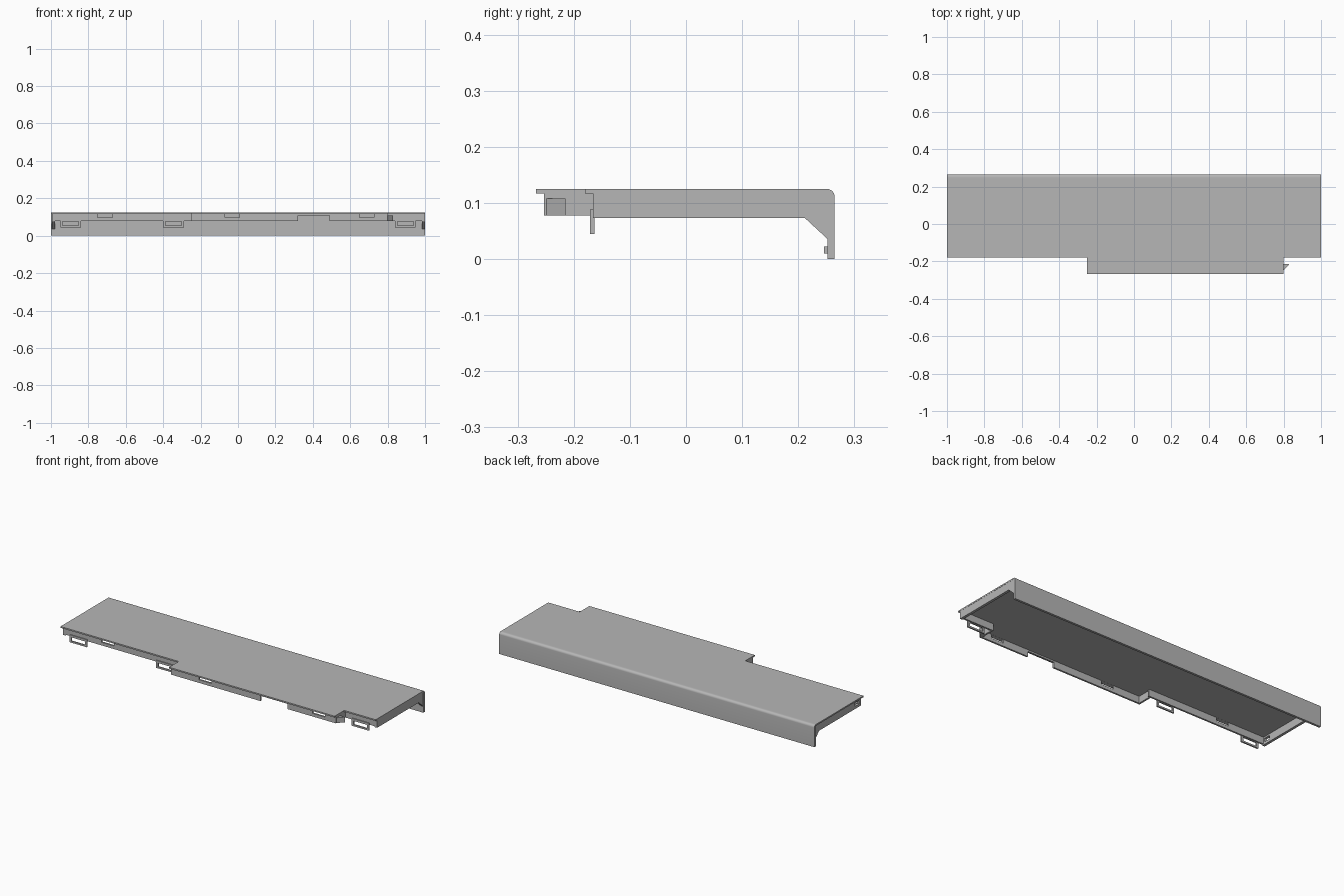
import bpy, bmesh, math

if "Cube" in bpy.data.objects:
    bpy.data.objects.remove(bpy.data.objects["Cube"], do_unlink=True)

grey = bpy.data.materials.new("plain grey plastic")
grey.use_nodes = True
COLOUR = (0.47, 0.47, 0.47, 1)
grey.diffuse_color = COLOUR
grey.node_tree.nodes["Principled BSDF"].inputs["Base Color"].default_value = COLOUR


def prism(name, outline, axis, low, high):
    """Extrude a closed 2D outline along the x, y or z axis."""
    place = {"x": lambda p, d: (d, p[0], p[1]),
             "y": lambda p, d: (p[0], d, p[1]),
             "z": lambda p, d: (p[0], p[1], d)}[axis]
    bm = bmesh.new()
    face = bm.faces.new([bm.verts.new(place(p, low)) for p in outline])
    moved = bmesh.ops.extrude_face_region(bm, geom=[face])["geom"]
    a, b = place((0, 0), low), place((0, 0), high)
    shift = [q - p for p, q in zip(a, b)]
    bmesh.ops.translate(bm, vec=shift,
                        verts=[v for v in moved if isinstance(v, bmesh.types.BMVert)])
    bmesh.ops.recalc_face_normals(bm, faces=bm.faces)
    mesh = bpy.data.meshes.new(name)
    bm.to_mesh(mesh)
    bm.free()
    mesh.materials.append(grey)
    ob = bpy.data.objects.new(name, mesh)
    bpy.context.collection.objects.link(ob)
    return ob


def box(name, x, y, z):
    corners = [(x[0], y[0]), (x[1], y[0]), (x[1], y[1]), (x[0], y[1])]
    return prism(name, corners, "z", *z)


def cut(ob, x, y, z):
    """Cut a box-shaped opening through an object."""
    cutter = box(ob.name + "_cutter", x, y, z)
    cutter.hide_render = True
    cutter.hide_viewport = True
    cutter.display_type = "WIRE"
    mod = ob.modifiers.new("opening", "BOOLEAN")
    mod.operation = "DIFFERENCE"
    mod.solver = "EXACT"
    mod.object = cutter


TOP, UNDER, RIM = 0.125, 0.117, 0.078
STEP_L, STEP_R = -0.25, 0.8
BACK, THICK, ROUND = 0.265, 0.013, 0.014

# Top plate with the stepped front edge
prism("top_plate", [(-1, 0.24), (-1, -0.18), (STEP_L, -0.18), (STEP_L, -0.267),
                    (STEP_R, -0.267), (STEP_R, -0.18), (1, -0.18), (1, 0.24)],
      "z", UNDER, TOP)

# Back wall with rounded upper corner
arc = [(BACK - ROUND + ROUND * math.sin(math.radians(a)),
        TOP - ROUND + ROUND * math.cos(math.radians(a))) for a in range(0, 91, 15)]
back = prism("back_wall", [(0.24, UNDER), (0.24, TOP)] + arc +
             [(BACK, 0), (BACK - THICK, 0), (BACK - THICK, UNDER)], "x", -1, 1)
bpy.context.view_layer.objects.active = back
back.select_set(True)
bpy.ops.object.shade_smooth_by_angle(angle=math.radians(30))
back.select_set(False)

# Side walls, each running back into a sloping gusset
side_outline = [(-0.166, UNDER), (-0.166, 0.073), (0.212, 0.073),
                (0.253, 0.035), (0.253, UNDER)]
prism("left_side_wall", side_outline, "x", 0.984, 0.999)
right_side = prism("right_side_wall", side_outline, "x", -0.994, -0.979)
cut(right_side, (-1.01, -0.96), (-0.15, -0.11), (0.088, 0.108))

# Front walls below the overhanging lip
outer_y, inner_y = (-0.253, -0.243), (-0.166, -0.156)
right_front = box("right_front_wall", (-0.99, STEP_L + 0.02), inner_y, (RIM, UNDER))
box("left_front_wall", (STEP_R - 0.01, 0.99), inner_y, (RIM, UNDER))
middle_front = box("middle_front_wall", (STEP_L + 0.002, STEP_R - 0.002),
                   outer_y, (RIM, UNDER))
box("right_step_wall", (STEP_L + 0.002, STEP_L + 0.012), (-0.243, -0.166), (RIM, UNDER))
box("left_step_wall", (STEP_R - 0.012, STEP_R - 0.002), (-0.243, -0.156), (RIM, UNDER))

# Latch slots and the wide relief in the front walls
cut(right_front, (-0.75, -0.67), (-0.18, -0.14), (0.096, 0.1165))
for x in (-0.07, 0.65):
    cut(middle_front, (x, x + 0.078), (-0.27, -0.23), (0.096, 0.1165))
cut(middle_front, (0.32, 0.49), (-0.27, -0.23), (0.07, 0.108))

# Hanging latch loops
for i, x in enumerate((-0.95, -0.4, 0.84)):
    loop = box(f"latch_loop_{i + 1}", (x, x + 0.11), (-0.171, -0.163), (0.045, 0.088))
    cut(loop, (x + 0.012, x + 0.098), (-0.19, -0.15), (0.054, 0.0755))

# Wedge catch beside the step
prism("wedge_catch", [(0.798, -0.249), (0.83, -0.215), (0.798, -0.215)],
      "z", RIM, 0.108)

# Small ribs inside the back wall
for i, x in enumerate((-0.87, -0.41, 0.41, 0.87)):
    box(f"back_rib_{i + 1}", (x - 0.003, x + 0.003), (0.246, 0.253), (0.01, 0.022))
